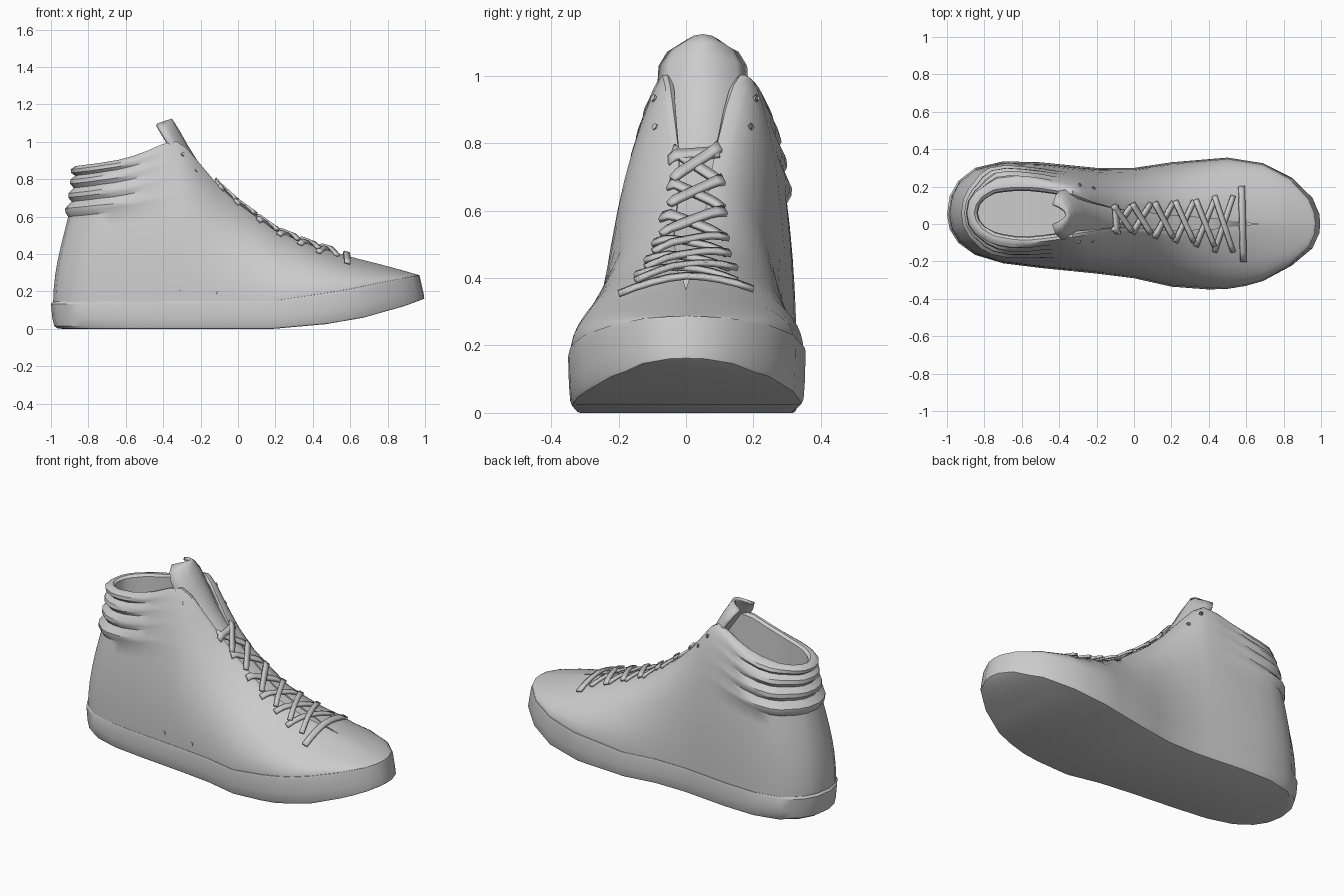
import bpy, bmesh, math
from mathutils import Vector

cube = bpy.data.objects.get("Cube")
if cube:
    bpy.data.objects.remove(cube, do_unlink=True)

grey = bpy.data.materials.new("plain grey")
grey.use_nodes = True
grey.diffuse_color = (0.6, 0.6, 0.6, 1)
grey.node_tree.nodes["Principled BSDF"].inputs["Base Color"].default_value = (0.6, 0.6, 0.6, 1)


def curve(points, x):
    """Value at x on a line through the points."""
    if x <= points[0][0]:
        return points[0][1]
    for (xa, a), (xb, b) in zip(points, points[1:]):
        if x <= xb:
            return a + (b - a) * (x - xa) / (xb - xa)
    return points[-1][1]


def clamp(v):
    return max(0.0, min(1.0, v))


def loft(name, rows, closed=True, floor=False, thickness=0, angle=35):
    """Skin rows of points; floor bridges the two sides of the last row."""
    bm = bmesh.new()
    grid = [[bm.verts.new(p) for p in row] for row in rows]
    n = len(rows[0])
    for a, b in zip(grid, grid[1:]):
        for i in range(n if closed else n - 1):
            j = (i + 1) % n
            bm.faces.new((a[i], a[j], b[j], b[i]))
    if floor:
        last = grid[-1]
        for i in range(n // 2 - 1):
            bm.faces.new((last[i], last[i + 1], last[n - 2 - i], last[n - 1 - i]))
    bmesh.ops.remove_doubles(bm, verts=bm.verts[:], dist=0.0002)
    bmesh.ops.recalc_face_normals(bm, faces=bm.faces[:])
    mesh = bpy.data.meshes.new(name)
    bm.to_mesh(mesh)
    bm.free()
    mesh.materials.append(grey)
    obj = bpy.data.objects.new(name, mesh)
    bpy.context.collection.objects.link(obj)
    if thickness:
        mod = obj.modifiers.new("thickness", "SOLIDIFY")
        mod.thickness = thickness
        mod.offset = 0
    bpy.ops.object.select_all(action="DESELECT")
    bpy.context.view_layer.objects.active = obj
    obj.select_set(True)
    bpy.ops.object.shade_smooth_by_angle(angle=math.radians(angle))
    return obj


# Plan outlines: widest edge, and the collar and throat opening
OUTER = {
    1: [(-1, .05), (-.985, .15), (-.94, .23), (-.85, .3), (-.7, .335), (-.5, .33), (-.2, .3), (0, .3),
        (.2, .33), (.5, .355), (.7, .325), (.85, .25), (.96, .14), (.995, .055), (1, 0)],
    -1: [(-1, .05), (-.985, -.03), (-.94, -.1), (-.85, -.165), (-.7, -.21), (-.5, -.235), (-.2, -.265),
         (0, -.29), (.2, -.335), (.4, -.35), (.55, -.345), (.7, -.305), (.85, -.225), (.96, -.13), (.995, -.05), (1, 0)]}
INNER = {
    1: [(-.87, .06), (-.858, .12), (-.82, .165), (-.75, .2), (-.6, .215), (-.45, .2), (-.33, .175),
        (-.2, .125), (-.07, .09), (.2, .06), (.5, .03), (.62, 0)],
    -1: [(-.87, .06), (-.858, 0), (-.82, -.045), (-.75, -.08), (-.6, -.105), (-.45, -.09), (-.33, -.07),
         (-.2, -.05), (-.07, -.03), (.2, -.05), (.5, -.03), (.62, 0)]}
INNER_X = [(-1, -.87), (-.3, -.33), (-.05, -.07), (.2, .2), (1, .97)]
TOP_Z = [(-.87, .87), (-.75, .885), (-.6, .91), (-.45, .965), (-.36, 1.01), (-.3, .995), (-.2, .88),
         (-.1, .76), (0, .67), (.2, .525), (.4, .445), (.6, .385), (.8, .335), (.97, .287)]
EDGE_Z = [(-1, .145), (.2, .15), (.4, .18), (.6, .21), (.8, .25), (1, .287)]
BASE_Z = [(.2, 0), (.5, .025), (.7, .06), (.9, .12), (1, .16)]
STATIONS = sorted({x for x, y in OUTER[1]} | {-.97, -.9, -.78, -.6, -.4, -.3, -.25, -.1, .1, .3, .4, .6, .78, .9, .98})
LOOP = [(x, 1) for x in STATIONS] + [(x, -1) for x in reversed(STATIONS)]


def fullness(x, side):
    """Exponent shaping a wall: low is bulging, high is straight."""
    ankle, toe = (1.1, 1.2) if side > 0 else (1.8, 1.5)
    p = ankle + (toe - ankle) * clamp((x - .1) / .3)
    return p + (4.5 - p) * clamp((-.8 - x) / .2)


def upper_edge(x, side):
    nx = x - .03 * clamp((x - .5) / .5) + .012 * clamp((-.8 - x) / .2)
    return nx, curve(OUTER[side], x) * .98


def upper_point(x, side, s):
    """Point on the upper at height fraction s."""
    ox, oy = upper_edge(x, side)
    ix = curve(INNER_X, x)
    iy = curve(INNER[side], ix)
    low, high = curve(EDGE_Z, x) - .005, curve(TOP_Z, ix)
    f = (1 - s * s) ** (fullness(x, side) / 2)
    p = Vector((ix + (ox - ix) * f, iy + (oy - iy) * f, low + (high - low) * s))
    # padded rolls round the ankle
    bounds = (.63, .74, .84, .93, 1)
    for a, b in zip(bounds, bounds[1:]):
        if a < s < b:
            out = Vector((p.x + .6, p.y - .06, 0)).normalized()
            p += out * .027 * math.sin(math.pi * (s - a) / (b - a)) * clamp((-.36 - x) / .4)
    return p


def lining_point(x, side, inset, drop):
    ix = curve(INNER_X, x)
    left, right = curve(INNER[1], ix), curve(INNER[-1], ix)
    mid, half = (left + right) / 2, (left - right) / 2
    fade = clamp(half / .03) if x > 0 else 1
    nx = ix + inset * clamp((-.7 - ix) / .15)
    high = curve(TOP_Z, ix)
    floor = curve(EDGE_Z, x) + .02
    return nx, mid + side * (half - min(inset, half * .25)), high - min(drop, max(high - floor, 0)) * fade


# Upper with collar and lining
LEVELS = (0, .04, .1, .2, .3, .42, .54, .63, .66, .69, .74, .77, .8, .84, .87, .9, .93, .95, .975, .99, 1)
rows = [[upper_point(x, d, s) for x, d in LOOP] for s in LEVELS]
rows += [[lining_point(x, d, i, h) for x, d in LOOP] for i, h in ((.015, 0), (.03, .012), (.035, .3), (.03, .75))]
loft("upper", rows, floor=True)


# Sole, with a raked toe that keeps its full length
def sole_point(x, side, grow, frac):
    base, top = curve(BASE_Z, x), curve(EDGE_Z, x)
    toe = clamp((x - .5) / .5)
    grow += (1 - grow) * toe * .9
    y = curve(OUTER[side], x)
    return (x - .03 * frac * toe) * grow, .02 + (y - .02) * grow, base + (top - base) * frac


PROFILE = ((.95, 1), (.99, 1), (1, .92), (.993, .4), (.982, .1), (.965, .02), (.94, 0))
loft("sole", [[sole_point(x, d, g, f) for x, d in LOOP] for g, f in PROFILE], floor=True, angle=30)

# Tongue, rounding over to a peak
SPINE = [(.6, .37, .03), (.4, .427, .05), (.2, .505, .065), (0, .65, .075), (-.1, .74, .085),
         (-.2, .855, .105), (-.275, .975, .13), (-.32, 1.055, .125), (-.345, 1.095, .1), (-.36, 1.118, .055)]
rows = []
for x, z, half in SPINE:
    curl = clamp((z - .6) / .4)
    centre = .05 * clamp((.4 - x) / .6)
    rows.append([(x - .075 * curl * v * v, centre + half * v, z - .03 * curl * v * v)
                 for v in (-1, -.75, -.4, 0, .4, .75, 1)])
loft("tongue", rows, closed=False, thickness=.018)


# Laces following the upper
def surface_z(x, y):
    side = 1 if y > (curve(INNER[1], x) + curve(INNER[-1], x)) / 2 else -1
    wide, near = curve(OUTER[side], x), curve(INNER[side], x)
    f = clamp((y - near) / (wide - near))
    s = math.sqrt(1 - f ** (2 / fullness(x, side)))
    low, high = curve(EDGE_Z, x), curve(TOP_Z, x)
    return low + (high - low) * s


def lace(name, start, end, width=.026, lift=.012):
    a, b = Vector(start), Vector(end)
    across = Vector((b.y - a.y, a.x - b.x)).normalized() * width / 2
    rows = []
    for i in range(9):
        m = a.lerp(b, i / 8)
        rows.append([(q.x, q.y, surface_z(q.x, q.y) + lift) for q in (m - across, m + across)])
    loft(name, rows, closed=False, thickness=.014)


CROSSES = [(-.11, .07), (-.01, .08), (.11, .095), (.22, .11), (.33, .125), (.43, .15)]
for i, (x, half) in enumerate(CROSSES):
    c = .03 * clamp((.4 - x) / .4)
    lace(f"lace_{i}_left", (x, c - half), (x + .1, c + half), lift=.01)
    lace(f"lace_{i}_right", (x + .1, c - half), (x, c + half), lift=.02)
lace("lace_top", (-.09, -.05), (-.1, .1))
lace("lace_toe", (.585, -.2), (.575, .2), width=.032, lift=.016)


# Eyelets and vents on both sides
def stud(name, x, side, s, r=.011):
    p = upper_point(x, side, s)
    normal = (upper_point(x + .02, side, s) - p).cross(upper_point(x, side, s + .02) - p).normalized()
    u = normal.orthogonal().normalized()
    v = normal.cross(u)
    ring = [u * math.cos(k * math.pi / 3) * r + v * math.sin(k * math.pi / 3) * r for k in range(6)]
    loft(name, [[p + q + normal * h for q in ring] for h in (-.004, .004)] + [[p + normal * side * -.004] * 6])


for side, word in ((1, "left"), (-1, "right")):
    stud(f"eyelet_high_{word}", -.27, side, .93)
    stud(f"eyelet_low_{word}", -.2, side, .92)
stud("vent_back", -.32, -1, .07)
stud("vent_front", -.12, -1, .08)
